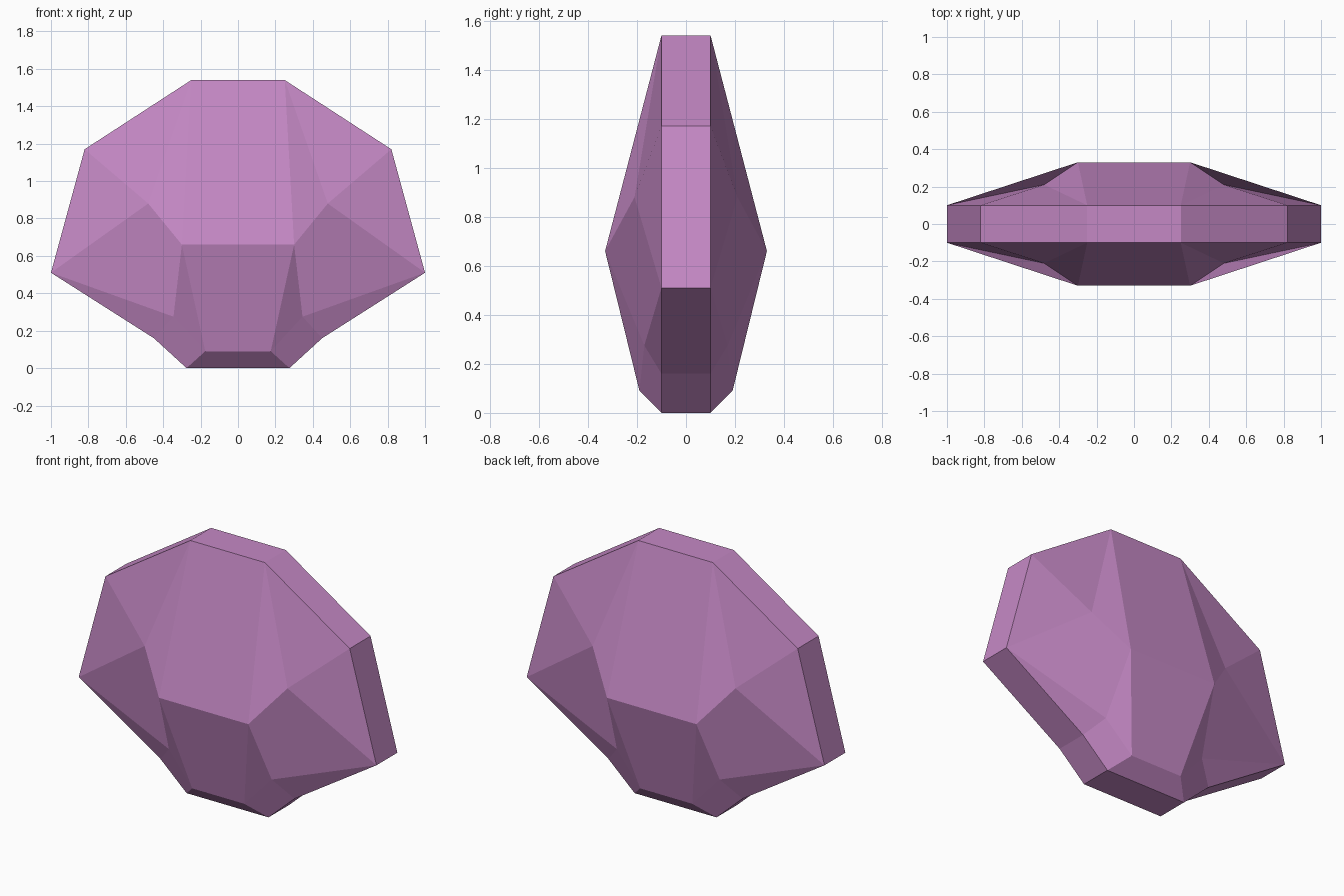
import bpy
import bmesh

cube = bpy.data.objects.get("Cube")
if cube:
    bpy.data.objects.remove(cube, do_unlink=True)

# Flat pink-violet crystal colour
violet = bpy.data.materials.new("violet_crystal")
violet.use_nodes = True
colour = (0.56, 0.25, 0.56, 1.0)
violet.diffuse_color = colour
violet.node_tree.nodes["Principled BSDF"].inputs["Base Color"].default_value = colour

# One quarter of the gem: x, depth from the middle plane, z
RIM = 0.10
points = {
    "top": (0.25, RIM, 1.54),
    "shoulder": (0.82, RIM, 1.17),
    "wing": (1.00, RIM, 0.51),
    "hip": (0.45, RIM, 0.16),
    "base": (0.275, RIM, 0.0),
    "crown": (0.30, 0.33, 0.66),
    "cheek": (0.48, 0.21, 0.88),
    "notch": (0.345, 0.17, 0.275),
    "foot": (0.175, 0.19, 0.09),
}
outline = ["top", "shoulder", "wing", "hip", "base"]
spine = ["top", "crown", "foot", "base"]
facets = [
    ("top", "crown", "cheek"),
    ("top", "cheek", "shoulder"),
    ("shoulder", "cheek", "wing"),
    ("crown", "notch", "wing", "cheek"),
    ("crown", "foot", "notch"),
    ("wing", "notch", "hip"),
    ("notch", "foot", "base", "hip"),
]

bm = bmesh.new()
verts = {}
for name, (x, y, z) in points.items():
    for sx in (-1, 1):
        for sy in (-1, 1):
            verts[name, sx, sy] = bm.verts.new((x * sx, y * sy, z))

# Side facets, mirrored left/right and front/back
for sx in (-1, 1):
    for sy in (-1, 1):
        for facet in facets:
            bm.faces.new([verts[n, sx, sy] for n in facet])

# Central panels on the front and back
for sy in (-1, 1):
    for a, b in zip(spine, spine[1:]):
        bm.faces.new([verts[a, -1, sy], verts[b, -1, sy],
                      verts[b, 1, sy], verts[a, 1, sy]])

# Flat rim around the outline, closed at top and bottom
for sx in (-1, 1):
    for a, b in zip(outline, outline[1:]):
        bm.faces.new([verts[a, sx, -1], verts[b, sx, -1],
                      verts[b, sx, 1], verts[a, sx, 1]])
for end in ("top", "base"):
    bm.faces.new([verts[end, -1, -1], verts[end, 1, -1],
                  verts[end, 1, 1], verts[end, -1, 1]])

bmesh.ops.recalc_face_normals(bm, faces=bm.faces)
mesh = bpy.data.meshes.new("faceted_gem")
bm.to_mesh(mesh)
bm.free()
mesh.materials.append(violet)
gem = bpy.data.objects.new("faceted_gem", mesh)
bpy.context.collection.objects.link(gem)
